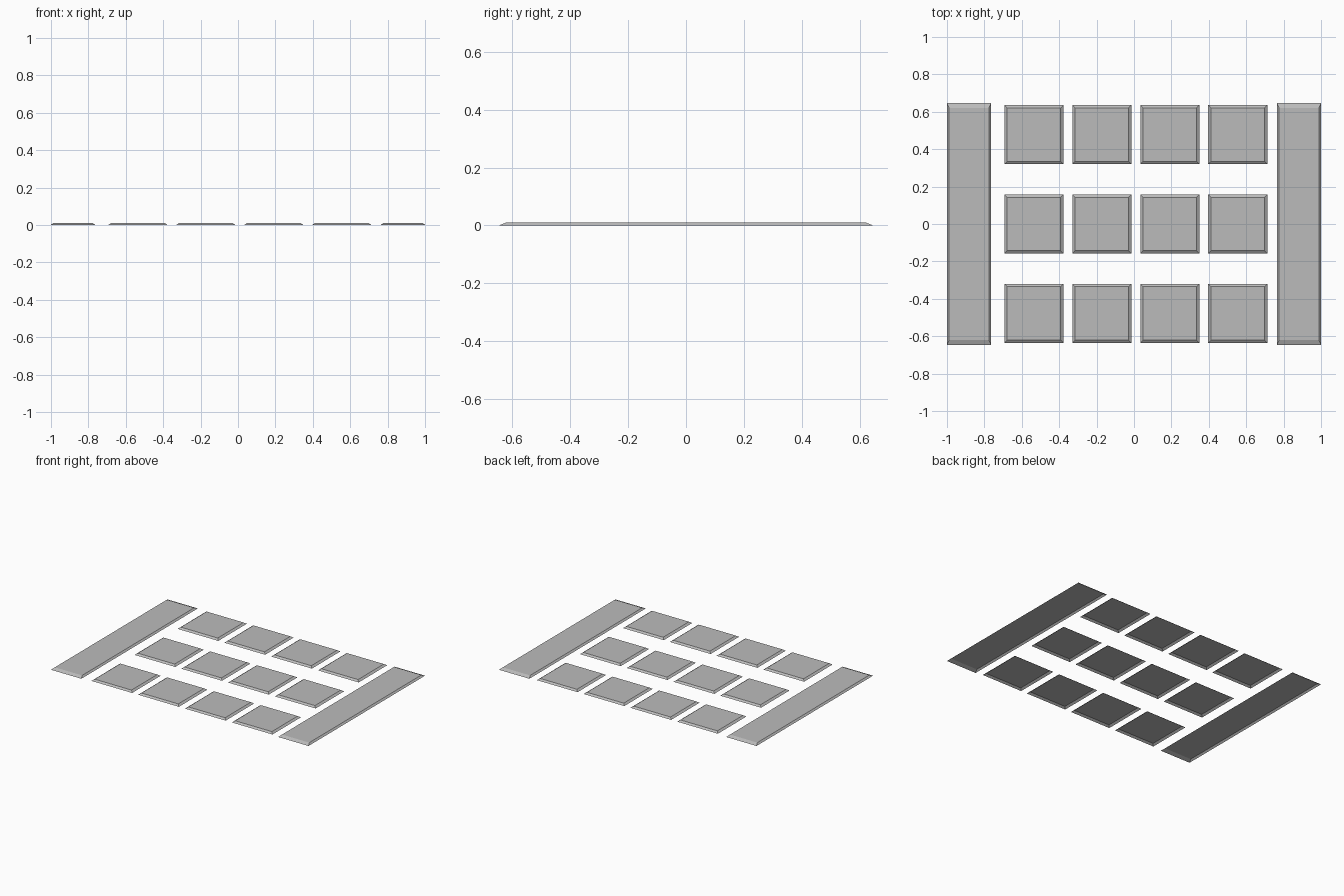
import bpy, bmesh

if "Cube" in bpy.data.objects:
    bpy.data.objects.remove(bpy.data.objects["Cube"])

HEIGHT = 0.0105

grey = bpy.data.materials.new("dark_grey")
grey.diffuse_color = (0.5, 0.5, 0.5, 1)
grey.use_nodes = True
grey.node_tree.nodes["Principled BSDF"].inputs["Base Color"].default_value = grey.diffuse_color


def bevelled_panel(name, cx, cy, w, d, inset_x, inset_y):
    """Thin plate with sloped rim and open underside."""
    bm = bmesh.new()

    def ring(hx, hy, z):
        return [bm.verts.new((sx * hx, sy * hy, z))
                for sx, sy in ((-1, -1), (1, -1), (1, 1), (-1, 1))]

    low = ring(w / 2, d / 2, 0)
    top = ring(w / 2 - inset_x, d / 2 - inset_y, HEIGHT)
    bm.faces.new(top)
    for i in range(4):
        j = (i + 1) % 4
        bm.faces.new((low[i], low[j], top[j], top[i]))
    mesh = bpy.data.meshes.new(name)
    bm.to_mesh(mesh)
    bm.free()
    mesh.materials.append(grey)
    obj = bpy.data.objects.new(name, mesh)
    obj.location = (cx, cy, 0)
    bpy.context.collection.objects.link(obj)


# Long side bars
for side, x in (("left", -0.882), ("right", 0.882)):
    bevelled_panel(side + "_bar", x, 0, 0.236, 1.292, 0.012, 0.026)

# Grid of square tiles, 4 columns by 3 rows
for row in range(3):
    for col in range(4):
        bevelled_panel(f"tile_{row + 1}_{col + 1}",
                       -0.535 + 0.3633 * col, -0.478 + 0.478 * row,
                       0.316, 0.316, 0.015, 0.015)
